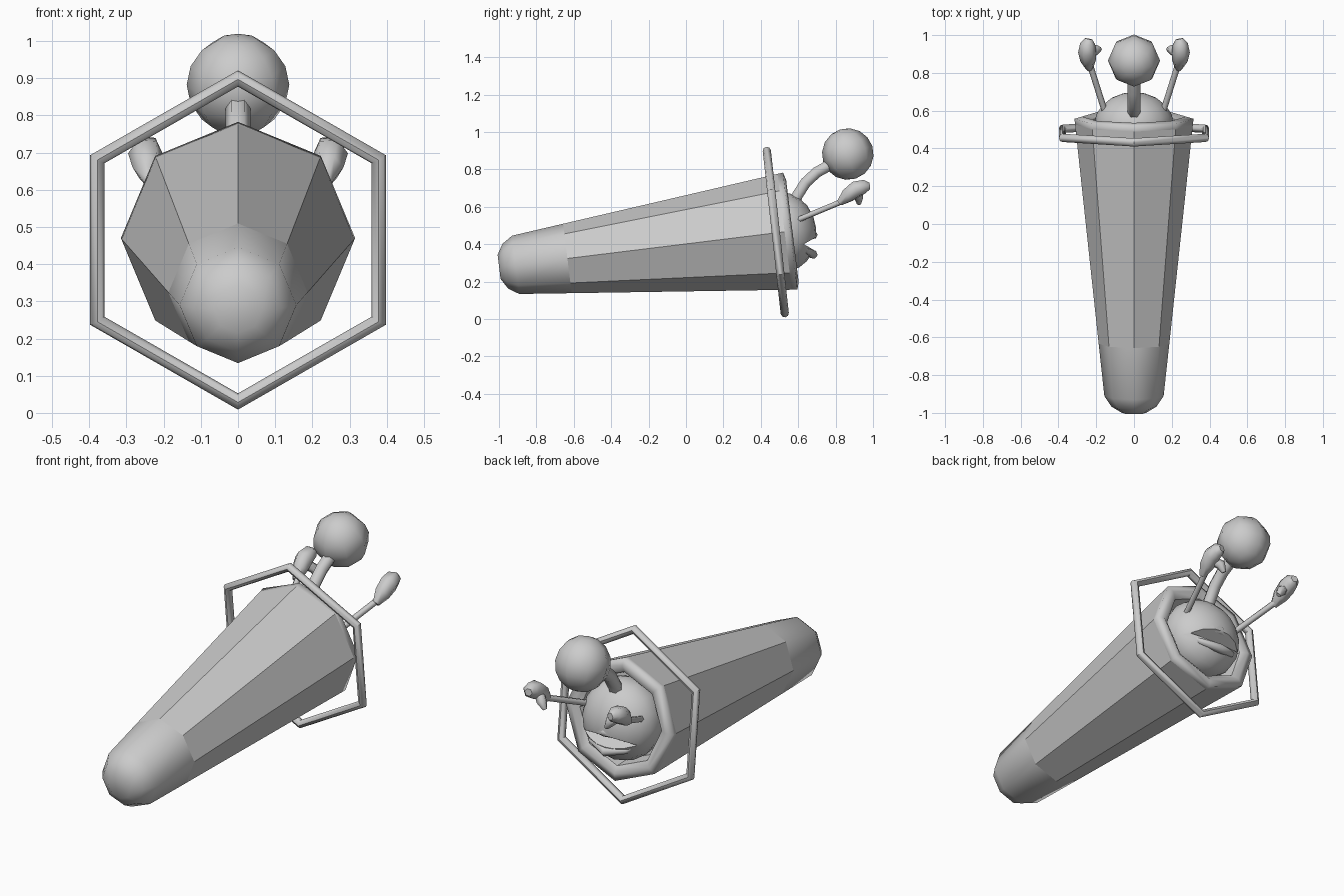
import bpy, bmesh
from math import radians, pi, sin, cos
from mathutils import Matrix, Vector

cube = bpy.data.objects.get("Cube")
if cube:
    bpy.data.objects.remove(cube)

grey = bpy.data.materials.new("plain_grey")
grey.use_nodes = True
grey.diffuse_color = (0.6, 0.6, 0.6, 1)
grey.node_tree.nodes["Principled BSDF"].inputs["Base Color"].default_value = (0.6, 0.6, 0.6, 1)

# The shell's long axis rises gently towards the back
TILT = radians(-83)
RIM = Vector((0, 0.557, 0.47))
AXIS = Matrix.Translation(RIM) @ Matrix.Rotation(TILT, 4, 'X')


def finish(obj, name, angle=None):
    obj.name = name
    obj.data.materials.clear()
    obj.data.materials.append(grey)
    if angle:
        bpy.ops.object.select_all(action='DESELECT')
        obj.select_set(True)
        bpy.context.view_layer.objects.active = obj
        bpy.ops.object.shade_smooth_by_angle(angle=radians(angle))
    return obj


def lathe(name, profile, sides):
    """Turn (radius, height) pairs around the shell axis."""
    bm = bmesh.new()
    rings = []
    for r, s in profile:
        rings.append([bm.verts.new((r * sin(2 * pi * i / sides), r * cos(2 * pi * i / sides), s))
                      for i in range(sides)])
    for a, b in zip(rings, rings[1:]):
        for i in range(sides):
            j = (i + 1) % sides
            bm.faces.new((a[i], a[j], b[j], b[i]))
    bm.faces.new(rings[0])
    bm.faces.new(rings[-1])
    bmesh.ops.recalc_face_normals(bm, faces=bm.faces)
    # Rounded nose and rim are smooth, the long sides are faceted
    for f in bm.faces:
        s = f.calc_center_median().z
        f.smooth = s < -1.2 or s > -0.05
    mesh = bpy.data.meshes.new(name)
    bm.to_mesh(mesh)
    bm.free()
    obj = bpy.data.objects.new(name, mesh)
    bpy.context.collection.objects.link(obj)
    obj.matrix_world = AXIS
    return finish(obj, name)


def tube(name, points, side=1):
    """Round limb through (x, y, z, radius) points."""
    curve = bpy.data.curves.new(name, 'CURVE')
    curve.dimensions = '3D'
    curve.bevel_depth = 1
    curve.bevel_resolution = 1
    curve.use_fill_caps = True
    line = curve.splines.new('POLY')
    line.points.add(len(points) - 1)
    for p, (x, y, z, r) in zip(line.points, points):
        p.co = (x * side, y, z, 1)
        p.radius = r
    obj = bpy.data.objects.new(name, curve)
    bpy.context.collection.objects.link(obj)
    bpy.ops.object.select_all(action='DESELECT')
    obj.select_set(True)
    bpy.context.view_layer.objects.active = obj
    bpy.ops.object.convert(target='MESH')
    return finish(bpy.context.object, name, 65)


# Eight-sided tapered shell with a hollow at the back
lathe("shell", [(0.065, -1.568), (0.12, -1.535), (0.157, -1.479), (0.187, -1.2),
                (0.312, -0.03), (0.315, 0), (0.275, 0.012), (0.24, -0.01), (0.225, -0.1)], 8)

# Hexagonal hoop around the shell
bpy.ops.mesh.primitive_torus_add(major_segments=6, minor_segments=8,
                                 major_radius=0.437, minor_radius=0.022)
hoop = bpy.context.object
hoop.data.transform(Matrix.Rotation(radians(30), 4, 'Z'))
hoop.location = (0, 0.48, 0.465)
hoop.rotation_euler = (radians(-83.7), 0, 0)
finish(hoop, "hexagon_hoop", 50)

# Domed head with a wedge-shaped mouth
bpy.ops.mesh.primitive_uv_sphere_add(segments=16, ring_count=10, radius=1)
head = bpy.context.object
head.data.transform(AXIS @ Matrix.Translation((0, 0, -0.03)) @ Matrix.Diagonal((0.21, 0.21, 0.17, 1)))
bpy.ops.mesh.primitive_cylinder_add(vertices=3, radius=0.06, depth=0.5)
cutter = bpy.context.object
cutter.data.transform(Matrix.Translation((0, 0.69, 0.4)) @ Matrix.Rotation(radians(90), 4, 'Y')
                      @ Matrix.Rotation(radians(180), 4, 'Z'))
cutter.hide_render = True
cut = head.modifiers.new("mouth", 'BOOLEAN')
cut.operation = 'DIFFERENCE'
cut.object = cutter
bpy.context.view_layer.objects.active = head
bpy.ops.object.modifier_apply(modifier=cut.name)
bpy.data.objects.remove(cutter)
finish(head, "head", 40)

# Lips thin out towards the mouth corners
for name, mid, tip in (("upper_lip", 0.44, 0.45), ("lower_lip", 0.365, 0.345)):
    half = [(0.17, 0.59, 0.41, 0.006), (0.1, 0.645, mid, 0.018)]
    other = [(-x, y, z, r) for x, y, z, r in reversed(half)]
    tube(name, half + [(0, 0.68, tip, 0.024)] + other)

# Eye on a curved stalk
tube("eye_stalk", [(0, 0.565, 0.58, 0.034), (0, 0.595, 0.66, 0.034), (0, 0.64, 0.73, 0.034),
                   (0, 0.70, 0.785, 0.034), (0, 0.80, 0.84, 0.034)])
bpy.ops.mesh.primitive_uv_sphere_add(segments=8, ring_count=8, radius=0.138,
                                     location=(0, 0.865, 0.882), rotation=(radians(18), 0, 0))
finish(bpy.context.object, "eye_ball", 80)

# Thin arms with mitten hands
for label, side in (("left", 1), ("right", -1)):
    tube(label + "_arm", [(0.14, 0.55, 0.51, 0.016), (0.235, 0.85, 0.635, 0.016)], side)
    tube(label + "_hand", [(0.235, 0.82, 0.62, 0.018), (0.242, 0.865, 0.66, 0.042),
                           (0.248, 0.91, 0.695, 0.048), (0.245, 0.955, 0.708, 0.04),
                           (0.24, 0.98, 0.71, 0.02)], side)
    tube(label + "_thumb", [(0.23, 0.90, 0.675, 0.026), (0.2, 0.925, 0.65, 0.026),
                            (0.18, 0.925, 0.615, 0.012)], side)
